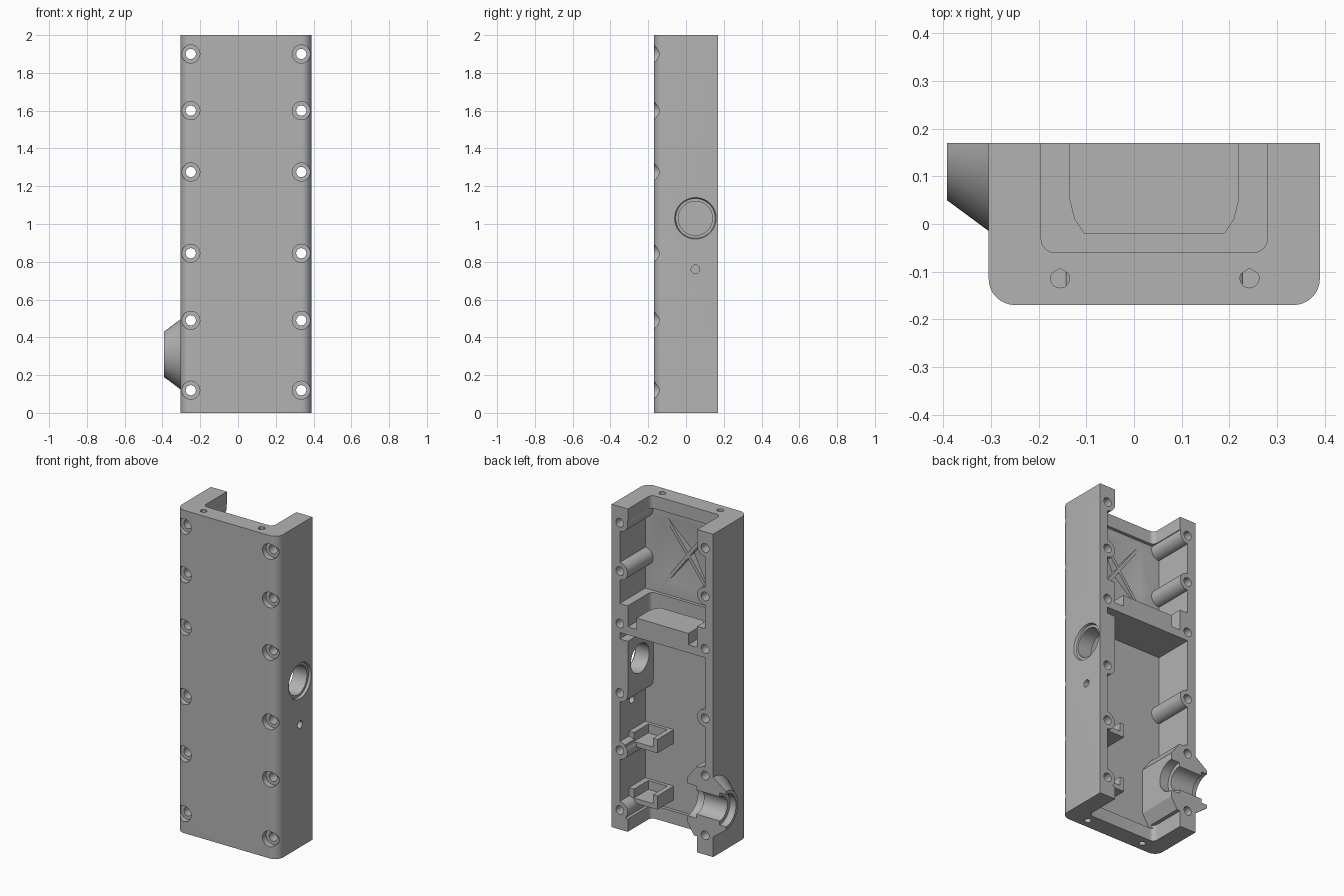
import bpy, bmesh, math
from mathutils import Matrix, Vector

if "Cube" in bpy.data.objects:
    bpy.data.objects.remove(bpy.data.objects["Cube"])

CX = 0.0425                      # middle of the housing in x
BOLT_Z = (0.12, 0.49, 0.845, 1.275, 1.60, 1.90)
BOLT_X = (CX - 0.2925, CX + 0.2925)

gray = bpy.data.materials.new("housing gray")
gray.diffuse_color = (0.45, 0.45, 0.45, 1)
gray.use_nodes = True
gray.node_tree.nodes["Principled BSDF"].inputs["Base Color"].default_value = gray.diffuse_color


def new_object(name, bm):
    bmesh.ops.recalc_face_normals(bm, faces=bm.faces)
    mesh = bpy.data.meshes.new(name)
    bm.to_mesh(mesh)
    bm.free()
    mesh.materials.append(gray)
    ob = bpy.data.objects.new(name, mesh)
    bpy.context.collection.objects.link(ob)
    return ob


def box(name, x0, x1, y0, y1, z0, z1):
    bm = bmesh.new()
    m = Matrix.Translation(((x0+x1)/2, (y0+y1)/2, (z0+z1)/2)) @ Matrix.Diagonal((x1-x0, y1-y0, z1-z0, 1))
    bmesh.ops.create_cube(bm, size=1, matrix=m)
    return new_object(name, bm)


def cone(name, a, b, r1, r2=None, n=32):
    """Cylinder or cone from point a to point b."""
    a, b = Vector(a), Vector(b)
    bm = bmesh.new()
    m = Matrix.Translation((a+b)/2) @ (b-a).to_track_quat('Z', 'Y').to_matrix().to_4x4()
    bmesh.ops.create_cone(bm, cap_ends=True, segments=n, radius1=r1,
                          radius2=r1 if r2 is None else r2, depth=(b-a).length, matrix=m)
    return new_object(name, bm)


def prism(name, pts, axis, lo, hi):
    """Extrude a 2D outline along z (points x, y) or y (points x, z)."""
    bm = bmesh.new()
    at = (lambda p, h: (p[0], p[1], h)) if axis == 'z' else (lambda p, h: (p[0], h, p[1]))
    face = bm.faces.new([bm.verts.new(at(p, lo)) for p in pts])
    ext = bmesh.ops.extrude_face_region(bm, geom=[face])
    step = (0, 0, hi-lo) if axis == 'z' else (0, hi-lo, 0)
    bmesh.ops.translate(bm, vec=step, verts=[v for v in ext['geom'] if isinstance(v, bmesh.types.BMVert)])
    return new_object(name, bm)


def u_shape(half, y0, y1, r, n=8):
    """Outline with two rounded corners on the front side."""
    pts = [(CX + half, y1), (CX - half, y1)]
    for sx, start in ((-1, math.pi), (1, 1.5*math.pi)):
        for i in range(n + 1):
            t = start + i/n*math.pi/2
            pts.append((CX + sx*(half-r) + r*math.cos(t), y0 + r + r*math.sin(t)))
    return pts


def combine(target, tools, op):
    for t in tools:
        mod = target.modifiers.new("join", 'BOOLEAN')
        mod.operation, mod.solver, mod.object = op, 'EXACT', t
        bpy.context.view_layer.objects.active = target
        bpy.ops.object.modifier_apply(modifier=mod.name)
        bpy.data.objects.remove(t)


# outer shell with rounded front edges, hollowed from the back
body = prism("housing", u_shape(0.3475, -0.17, 0.17, 0.055), 'z', 0, 2)
combine(body, [
    prism("cavity", [(-0.25, 0.08), (0.335, 0.08), (0.335, 1.92), (-0.25, 1.92)], 'y', -0.08, 0.3),
], 'DIFFERENCE')

# bolt bosses, partition flanks, bearing block, side pad and slotted rails
parts = [cone("boss", (x, -0.1, z), (x, 0.2, z), 0.054) for x in BOLT_X for z in BOLT_Z]
parts += [
    box("partition", -0.27, 0.355, -0.1, 0.2, 1.22, 1.40),
    prism("bearing_block", [(-0.27, 0.07), (-0.19, 0.07), (-0.13, 0.17), (-0.13, 0.45), (-0.19, 0.53), (-0.27, 0.53)],
          'y', -0.1, 0.2),
    box("side_pad", 0.28, 0.355, -0.1, 0.2, 0.85, 1.18),
    cone("bearing_nose", (-0.26, 0.17, 0.31), (-0.3925, 0.17, 0.31), 0.218, 0.12, 48),
]
for z in (0.14, 0.49):
    parts.append(box("rail", 0.14, 0.355, -0.1, 0.08, z, z + 0.085))
combine(body, parts, 'UNION')

# open end notches; the partition keeps a thin web with a raised inner step
notch = u_shape(0.2375, -0.06, 0.3, 0.03)
cuts = [box("back_trim", -1, 1, 0.17, 0.6, -0.5, 2.5),
        prism("bottom_notch", notch, 'z', -0.1, 0.1),
        prism("top_notch", notch, 'z', 1.27, 2.1)]
for z in (0.14, 0.49):
    cuts.append(box("rail_groove", 0.17, 0.30, -0.06, 0.2, z + 0.03, z + 0.2 if z < 0.3 else z + 0.1))

# bolt holes with counterbores on the front
for x in BOLT_X:
    for z in BOLT_Z:
        cuts.append(cone("bolt_hole", (x, -0.3, z), (x, 0.3, z), 0.027, n=24))
        cuts.append(cone("counterbore", (x, -0.3, z), (x, -0.135, z), 0.048))

# side port with a flared lip, and a small vent below it
cuts += [
    cone("port", (0.2, 0.05, 1.03), (0.5, 0.05, 1.03), 0.09, n=40),
    cone("port_lip", (0.375, 0.05, 1.03), (0.41, 0.05, 1.03), 0.105, 0.117, 40),
    cone("vent", (0.2, 0.05, 0.76), (0.5, 0.05, 0.76), 0.023, n=20),
    cone("bore", (-0.5, 0.17, 0.31), (0, 0.17, 0.31), 0.075, n=40),
    cone("outer_bore", (-0.5, 0.17, 0.31), (-0.35, 0.17, 0.31), 0.1, n=40),
    cone("inner_bore", (-0.19, 0.17, 0.31), (0, 0.17, 0.31), 0.1, n=40),
]

# teardrop holes in both end walls
for x in (-0.155, 0.2425):
    drop = [(x, -0.093)] + [(x + 0.02*math.cos(t), -0.114 + 0.02*math.sin(t))
                           for t in (math.radians(150 + 20*i) for i in range(13))]
    cuts += [prism("drop_hole", drop, 'z', 1.9, 2.1), prism("drop_hole", drop, 'z', -0.1, 0.1)]

# pyramid recess in the upper chamber floor
bm = bmesh.new()
m = Matrix.Translation((CX, -0.10, 1.68)) @ Matrix.Diagonal((0.355, 1, 0.47, 1)) @ \
    Matrix.Rotation(math.pi/2, 4, 'X') @ Matrix.Rotation(math.pi/4, 4, 'Z')
bmesh.ops.create_cone(bm, cap_ends=True, segments=4, radius1=math.sqrt(0.5), radius2=0,
                      depth=0.06, matrix=m)
cuts.append(new_object("pyramid_recess", bm))
combine(body, cuts, 'DIFFERENCE')

# raised partition step with slanted front corners
step = [(-0.135, 0.17), (-0.135, 0.05), (-0.125, 0.01), (-0.105, -0.02),
        (0.19, -0.02), (0.21, 0.01), (0.22, 0.05), (0.22, 0.17)]
combine(body, [prism("partition_step", step, 'z', 1.25, 1.34)], 'UNION')

# crossed ribs over the recess
for s in (1, -1):
    bm = bmesh.new()
    m = Matrix.Translation((CX, -0.105, 1.68)) @ Matrix.Rotation(s*math.atan2(0.47, 0.355), 4, 'Y') @ \
        Matrix.Diagonal((math.hypot(0.47, 0.355), 0.05, 0.02, 1))
    bmesh.ops.create_cube(bm, size=1, matrix=m)
    new_object("floor_rib", bm)

bpy.ops.object.select_all(action='DESELECT')
body.select_set(True)
bpy.context.view_layer.objects.active = body
bpy.ops.object.shade_smooth_by_angle(angle=math.radians(30))
